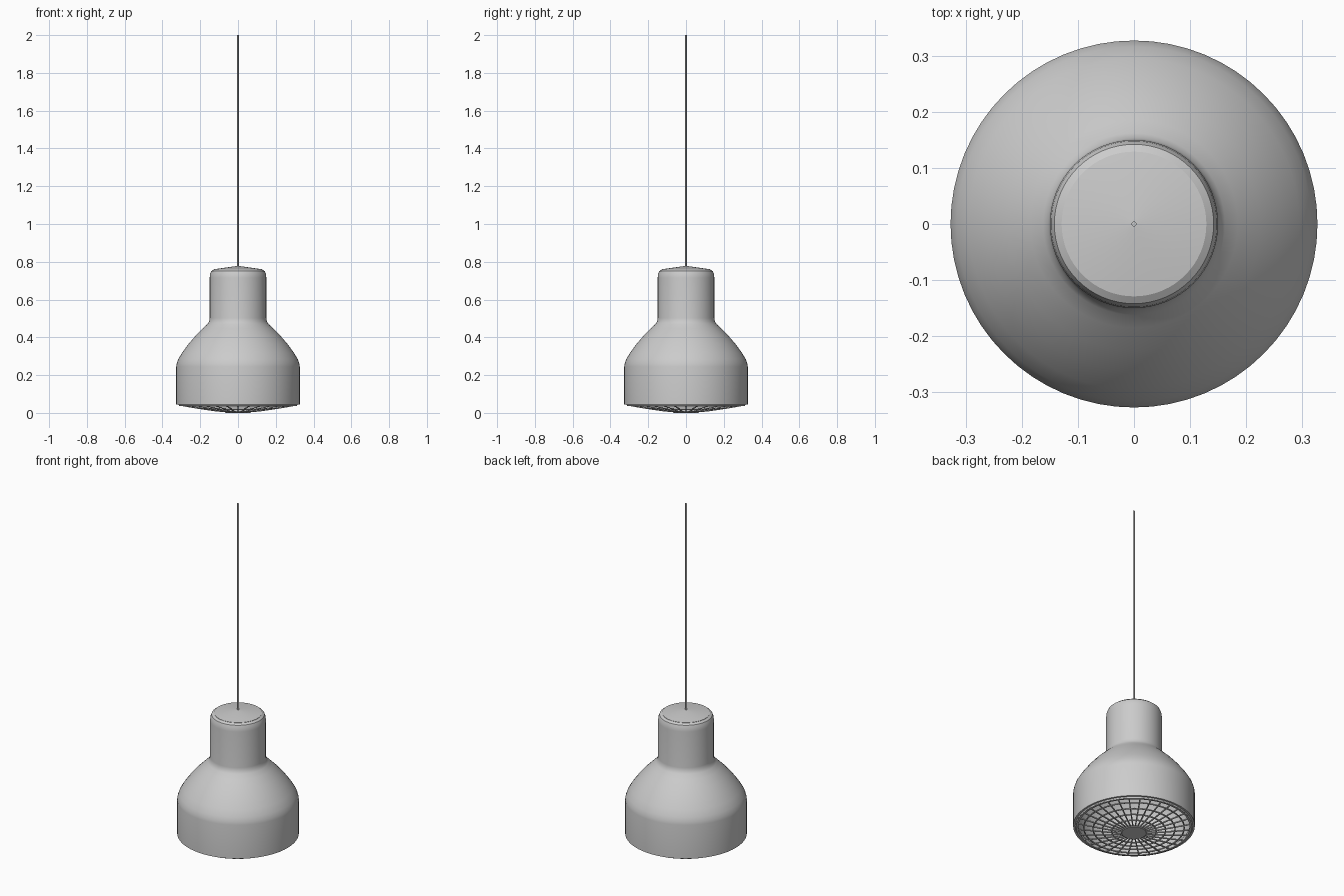
import bpy, bmesh
from math import sin, cos, pi

if "Cube" in bpy.data.objects:
    bpy.data.objects.remove(bpy.data.objects["Cube"])

def finish(name, bm, angle=0.6):
    bmesh.ops.recalc_face_normals(bm, faces=bm.faces)
    me = bpy.data.meshes.new(name)
    bm.to_mesh(me)
    bm.free()
    ob = bpy.data.objects.new(name, me)
    bpy.context.collection.objects.link(ob)
    bpy.ops.object.select_all(action='DESELECT')
    bpy.context.view_layer.objects.active = ob
    ob.select_set(True)
    bpy.ops.object.shade_smooth_by_angle(angle=angle)
    return ob

def revolve(bm, profile, n=64, closed=False):
    """Spin (radius, z) points around z; a zero radius closes to a point."""
    rings = []
    for r, z in profile:
        if r == 0:
            rings.append([bm.verts.new((0, 0, z))] * n)
        else:
            rings.append([bm.verts.new((r * cos(2 * pi * i / n), r * sin(2 * pi * i / n), z))
                          for i in range(n)])
    pairs = list(zip(rings, rings[1:]))
    if closed:
        pairs.append((rings[-1], rings[0]))
    for a, b in pairs:
        for i in range(n):
            j = (i + 1) % n
            quad = list(dict.fromkeys((a[i], a[j], b[j], b[i])))
            if len(quad) > 2:
                bm.faces.new(quad)

# Bell shade: outer skin going up, then inner skin coming back down
outer = [(0.327, 0.045), (0.327, 0.245), (0.324, 0.262), (0.316, 0.285), (0.295, 0.32),
         (0.262, 0.365), (0.225, 0.408), (0.185, 0.448), (0.162, 0.47), (0.153, 0.484),
         (0.15, 0.502), (0.15, 0.715), (0.148, 0.735), (0.142, 0.75), (0.128, 0.759)]
inner = [(r - 0.012, z - (0.012 if z > 0.7 else 0)) for r, z in reversed(outer)]
bm = bmesh.new()
revolve(bm, outer + inner, closed=True)
finish("shade", bm)

# Shallow conical cap on the neck
bm = bmesh.new()
revolve(bm, [(0, 0.748), (0.129, 0.748), (0.129, 0.76), (0.01, 0.777), (0, 0.777)])
finish("top_cap", bm)

# Thin square cord
bm = bmesh.new()
revolve(bm, [(0, 0.77), (0.0055, 0.77), (0.0055, 2.0), (0, 2.0)], n=4)
finish("cord", bm)

# Dished grille: hub disc, concentric rings and radial spokes
dish = [(0.065, 0.006), (0.12, 0.011), (0.17, 0.018), (0.22, 0.026), (0.27, 0.034), (0.31, 0.042)]
bm = bmesh.new()
revolve(bm, [(0, 0), (0.066, 0), (0.07, 0.004), (0.07, 0.01), (0, 0.01)])
finish("grille_hub", bm)

w = 0.003
bm = bmesh.new()
for r, z in dish[1:]:
    revolve(bm, [(r - w, z - w), (r + w, z - w), (r + w, z + w), (r - w, z + w)], closed=True)
finish("grille_rings", bm)

bm = bmesh.new()
spokes = 32
for k in range(spokes):
    c, s = cos(2 * pi * k / spokes), sin(2 * pi * k / spokes)
    sections = [[bm.verts.new((r * c - t * s, r * s + t * c, z + h))
                 for t, h in ((-w, -w), (w, -w), (w, w), (-w, w))] for r, z in dish]
    for a, b in zip(sections, sections[1:]):
        for i in range(4):
            j = (i + 1) % 4
            bm.faces.new((a[i], a[j], b[j], b[i]))
    bm.faces.new(sections[0])
    bm.faces.new(sections[-1])
finish("grille_spokes", bm)

# Rim holding the grille inside the shade mouth
bm = bmesh.new()
revolve(bm, [(0.3, 0.037), (0.311, 0.037), (0.318, 0.048), (0.318, 0.056), (0.3, 0.056)], closed=True)
finish("grille_rim", bm)
